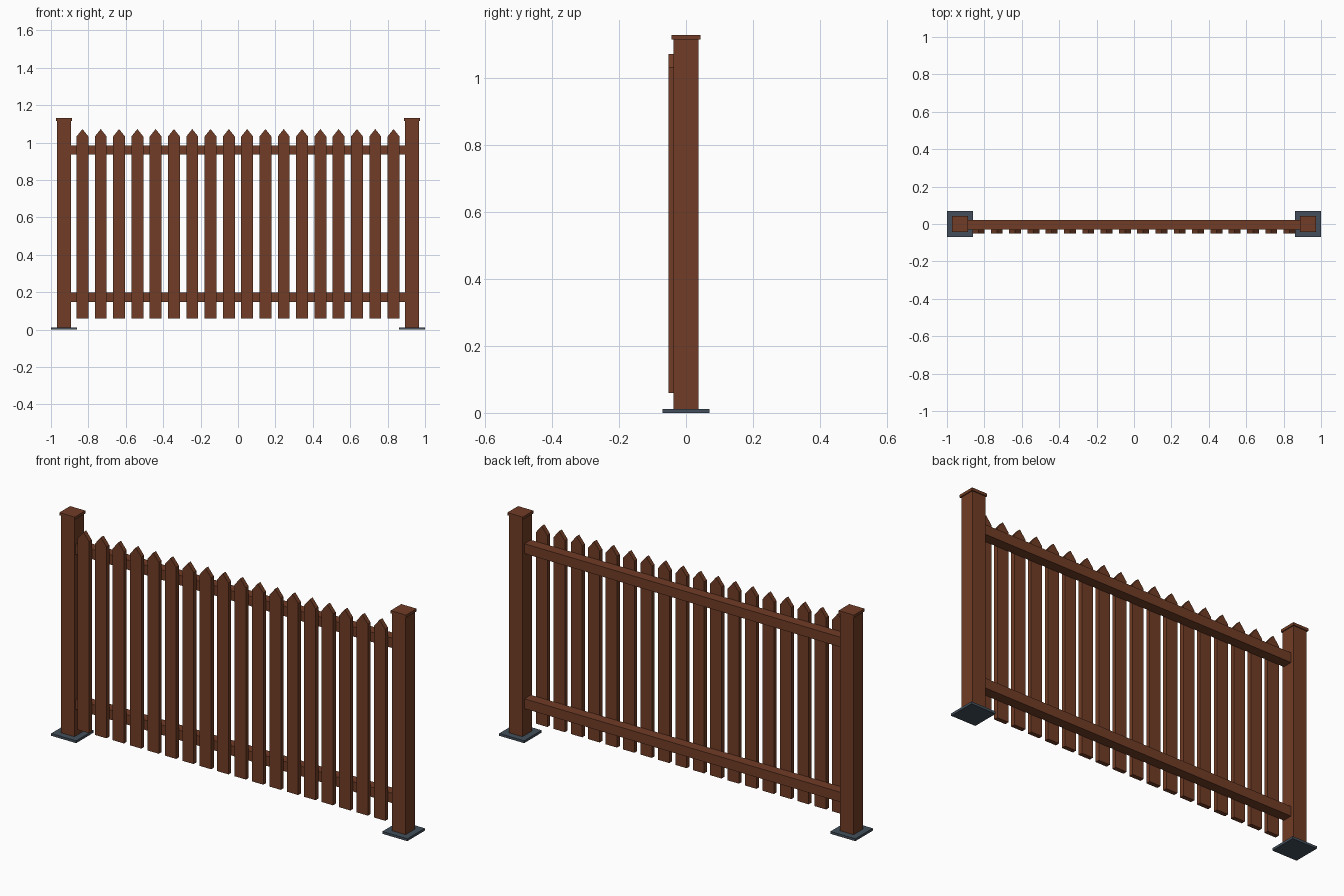
import bpy, bmesh

if "Cube" in bpy.data.objects:
    bpy.data.objects.remove(bpy.data.objects["Cube"])


def material(name, rgb):
    m = bpy.data.materials.new(name)
    m.diffuse_color = (*rgb, 1)
    m.use_nodes = True
    m.node_tree.nodes["Principled BSDF"].inputs["Base Color"].default_value = m.diffuse_color
    return m


WOOD = material("brown_wood", (0.165, 0.046, 0.019))
METAL = material("slate_metal", (0.056, 0.078, 0.105))


def prism(name, outline, y0, y1, mat):
    """Extrude an x-z outline from y0 to y1."""
    bm = bmesh.new()
    face = bm.faces.new([bm.verts.new((x, y0, z)) for x, z in outline])
    new = bmesh.ops.extrude_face_region(bm, geom=[face])["geom"]
    bmesh.ops.translate(bm, vec=(0, y1 - y0, 0),
                        verts=[v for v in new if isinstance(v, bmesh.types.BMVert)])
    bmesh.ops.recalc_face_normals(bm, faces=bm.faces)
    mesh = bpy.data.meshes.new(name)
    bm.to_mesh(mesh)
    bm.free()
    mesh.materials.append(mat)
    obj = bpy.data.objects.new(name, mesh)
    bpy.context.collection.objects.link(obj)
    return obj


def box(name, x0, x1, y0, y1, z0, z1, mat):
    return prism(name, [(x0, z0), (x1, z0), (x1, z1), (x0, z1)], y0, y1, mat)


# Posts with base plates and caps
for side, cx in (("left", -0.93), ("right", 0.93)):
    for part, half, z0, z1, mat in (("base_plate", 0.07, 0, 0.012, METAL),
                                    ("post", 0.038, 0.012, 1.116, WOOD),
                                    ("post_cap", 0.043, 1.116, 1.13, WOOD)):
        box(f"{side}_{part}", cx - half, cx + half, -half, half, z0, z1, mat)

# Horizontal rails
for name, z in (("lower_rail", 0.173), ("upper_rail", 0.96)):
    box(name, -0.9, 0.9, -0.03, 0.021, z - 0.025, z + 0.025, WOOD)

# Pointed pickets on the front of the rails
COUNT, SPAN, HALF = 18, 0.8316, 0.032
for i in range(COUNT):
    x = -SPAN + 2 * SPAN * i / (COUNT - 1)
    prism(f"picket_{i + 1}",
          [(x - HALF, 0.06), (x + HALF, 0.06), (x + HALF, 1.032),
           (x, 1.072), (x - HALF, 1.032)], -0.052, -0.03, WOOD)
